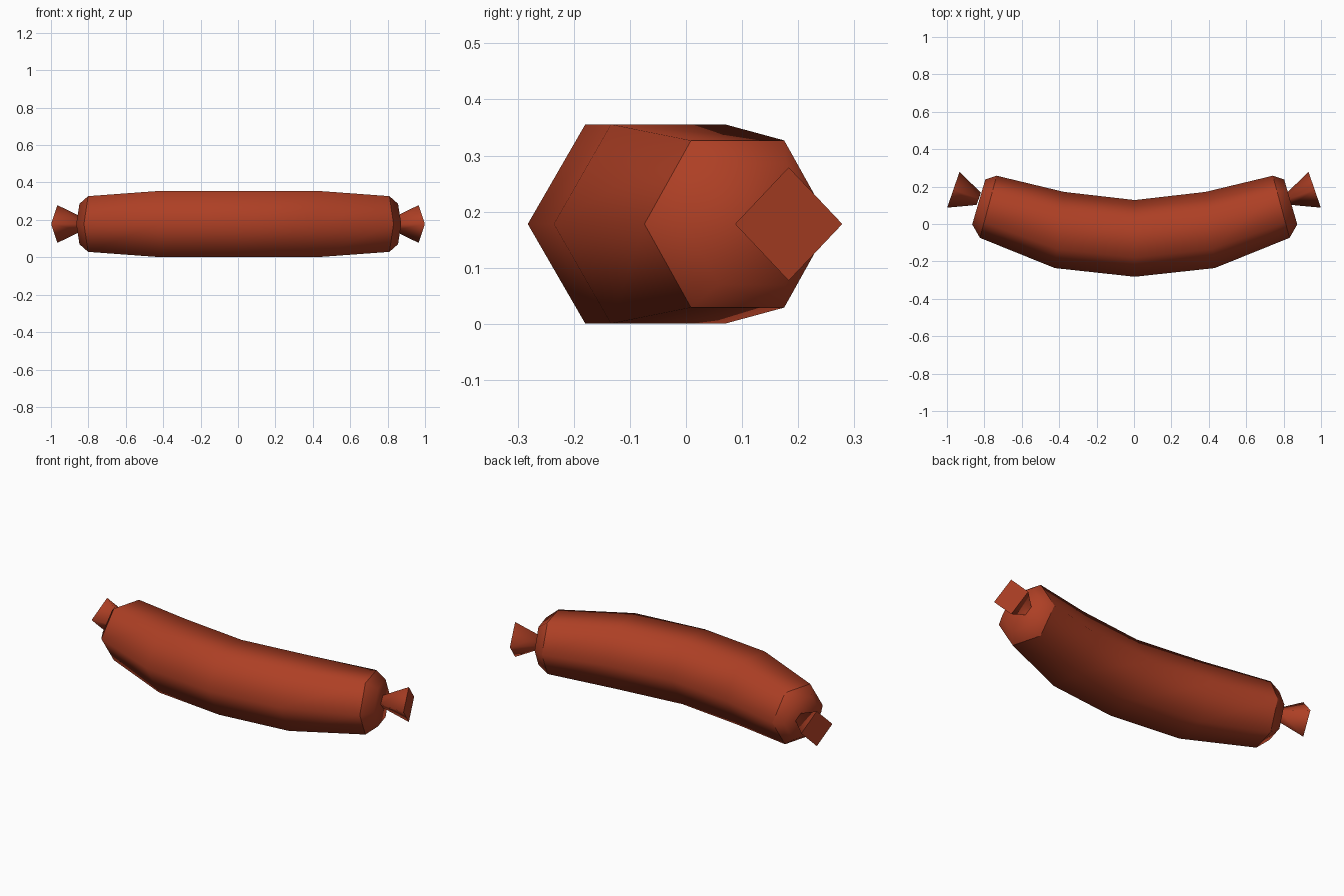
import bpy, bmesh
from math import sin, cos, pi
from mathutils import Vector

if "Cube" in bpy.data.objects:
    bpy.data.objects.remove(bpy.data.objects["Cube"])

skin = bpy.data.materials.new("sausage red brown")
skin.diffuse_color = (0.42, 0.05, 0.018, 1)
skin.use_nodes = True
skin.node_tree.nodes["Principled BSDF"].inputs["Base Color"].default_value = skin.diffuse_color
Z = 0.178


def ring(bm, x, y, r, tx, ty, sides):
    """Polygon ring around a path point, facing along the tangent (tx, ty)."""
    t = Vector((tx, ty, 0)).normalized()
    n = Vector((t.y, -t.x, 0))
    return [bm.verts.new(Vector((x, y, Z)) + n * r * cos(2 * pi * i / sides)
                         + Vector((0, 0, r * sin(2 * pi * i / sides))))
            for i in range(sides)]


def loft(name, sections, sides, sharp=()):
    """Skin the rings together, close both ends and shade smooth."""
    bm = bmesh.new()
    rings = [ring(bm, *s, sides) for s in sections]
    for a, b in zip(rings, rings[1:]):
        for i in range(sides):
            j = (i + 1) % sides
            bm.faces.new((a[i], a[j], b[j], b[i]))
    bm.faces.new(rings[0])
    bm.faces.new(rings[-1])
    bmesh.ops.recalc_face_normals(bm, faces=bm.faces)
    for f in bm.faces:
        f.smooth = True
    for k in sharp:
        for i in range(sides):
            bm.edges.get((rings[k][i], rings[k][(i + 1) % sides])).smooth = False
    me = bpy.data.meshes.new(name)
    bm.to_mesh(me)
    bm.free()
    me.materials.append(skin)
    ob = bpy.data.objects.new(name, me)
    bpy.context.collection.objects.link(ob)
    return ob


# Curved hexagonal body: x, y, radius, tangent
half = [(0.403, -0.032, 0.205, 0.99, 0.12),
        (0.783, 0.092, 0.172, 0.965, 0.26),
        (0.834, 0.118, 0.125, 0.96, 0.28)]
body = [(-x, y, r, tx, -ty) for x, y, r, tx, ty in reversed(half)]
body += [(0, -0.077, 0.205, 1, 0)] + half
loft("sausage_body", [(x + 0.004, *s) for x, *s in body], 6, sharp=(1, 5))

# Flared four-sided casing knots at both ends
for side, name in ((1, "right_knot"), (-1, "left_knot")):
    loft(name, [(side * 0.83, 0.135, 0.035, 0.945, side * 0.325),
                (side * 0.966, 0.183, 0.101, 0.945, side * 0.325)], 4, sharp=(1,))
